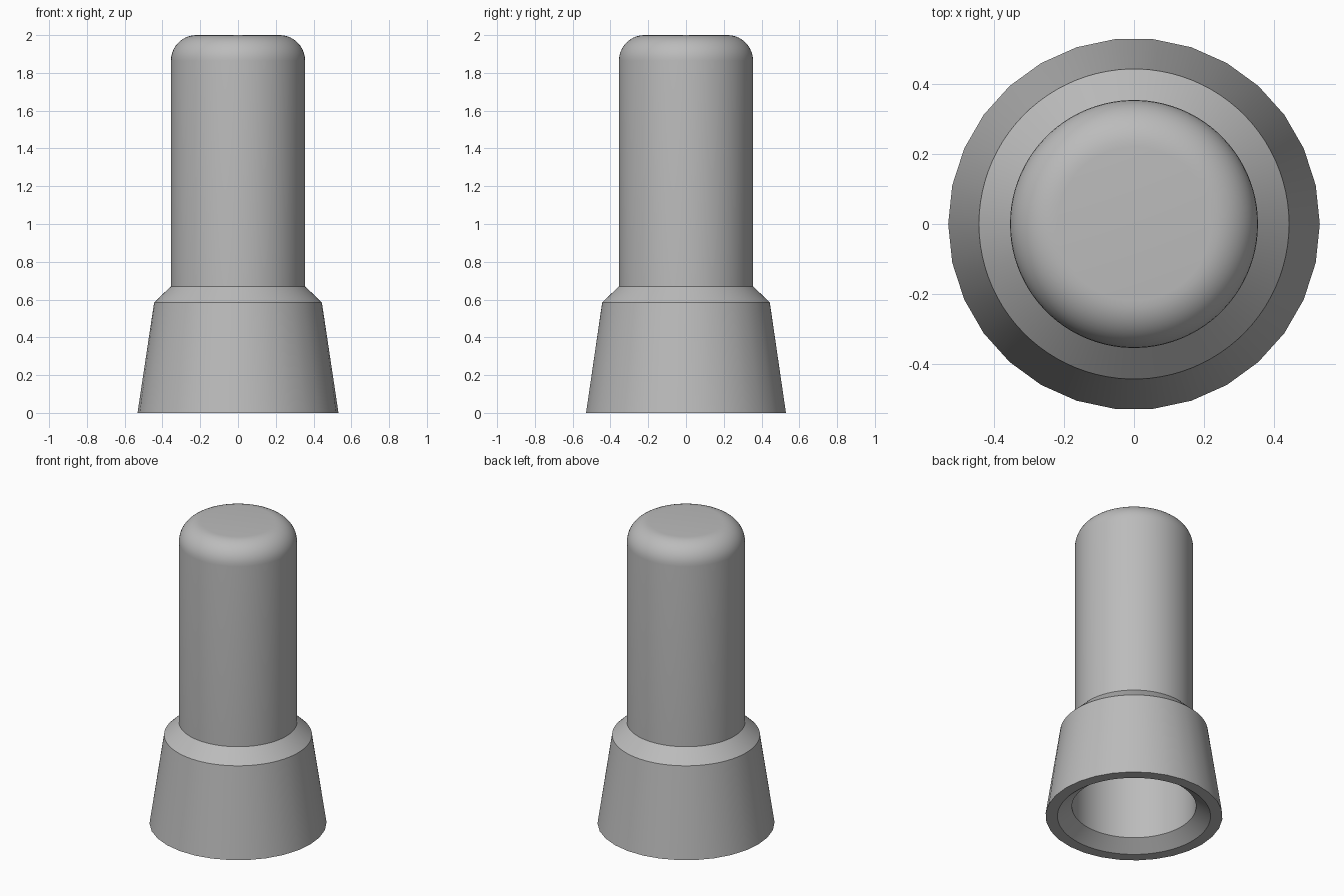
import bpy, bmesh, math

if "Cube" in bpy.data.objects:
    bpy.data.objects.remove(bpy.data.objects["Cube"], do_unlink=True)

FINE, COARSE = 90, 30

# Plain grey plastic
grey = bpy.data.materials.new("grey plastic")
grey.use_nodes = True
colour = (0.5, 0.5, 0.5, 1)
grey.diffuse_color = colour
grey.node_tree.nodes["Principled BSDF"].inputs["Base Color"].default_value = colour


def ring(bm, radius, z, count=FINE):
    step = math.tau / count
    return [bm.verts.new((radius * math.cos(i * step), radius * math.sin(i * step), z))
            for i in range(count)]


def loft(bm, a, b):
    """Join two rings, fanning triangles where their counts differ."""
    def pick(loop, i):
        return loop[(i * len(loop) + FINE // 2) // FINE % len(loop)]
    for i in range(FINE):
        corners = [pick(a, i), pick(a, i + 1), pick(b, i + 1), pick(b, i)]
        bm.faces.new(list(dict.fromkeys(corners)))


def rounded(radius, top, fillet, steps=10):
    """Profile points of a rounded shoulder, from the wall to the flat top."""
    angles = [math.pi / 2 * i / steps for i in range(steps + 1)]
    return [(radius - fillet + fillet * math.cos(t), top - fillet + fillet * math.sin(t))
            for t in angles]


bm = bmesh.new()

# Flared skirt with a coarse rim, chamfered collar, tube and rounded end
foot = ring(bm, 0.532, 0, COARSE)
outer = [foot] + [ring(bm, r, z) for r, z in
                  [(0.444, 0.585), (0.355, 0.67)] + rounded(0.355, 2.0, 0.135)]

# Hollow inside: chamfered mouth, wide bore, shoulder and narrow bore
inner = [ring(bm, r, z) for r, z in
         [(0.46, 0), (0.373, 0.066), (0.373, 0.58), (0.285, 0.67)]
         + rounded(0.285, 1.93, 0.07, 5)]

for wall in (outer, inner):
    for lower, upper in zip(wall, wall[1:]):
        loft(bm, lower, upper)
    bm.faces.new(wall[-1])
loft(bm, foot, inner[0])
bmesh.ops.recalc_face_normals(bm, faces=bm.faces)

mesh = bpy.data.meshes.new("hollow_sleeve")
bm.to_mesh(mesh)
bm.free()
mesh.materials.append(grey)
sleeve = bpy.data.objects.new("hollow_sleeve", mesh)
bpy.context.collection.objects.link(sleeve)

# Smooth walls, sharp rims
bpy.ops.object.select_all(action='DESELECT')
sleeve.select_set(True)
bpy.context.view_layer.objects.active = sleeve
bpy.ops.object.shade_smooth_by_angle(angle=math.radians(25))
